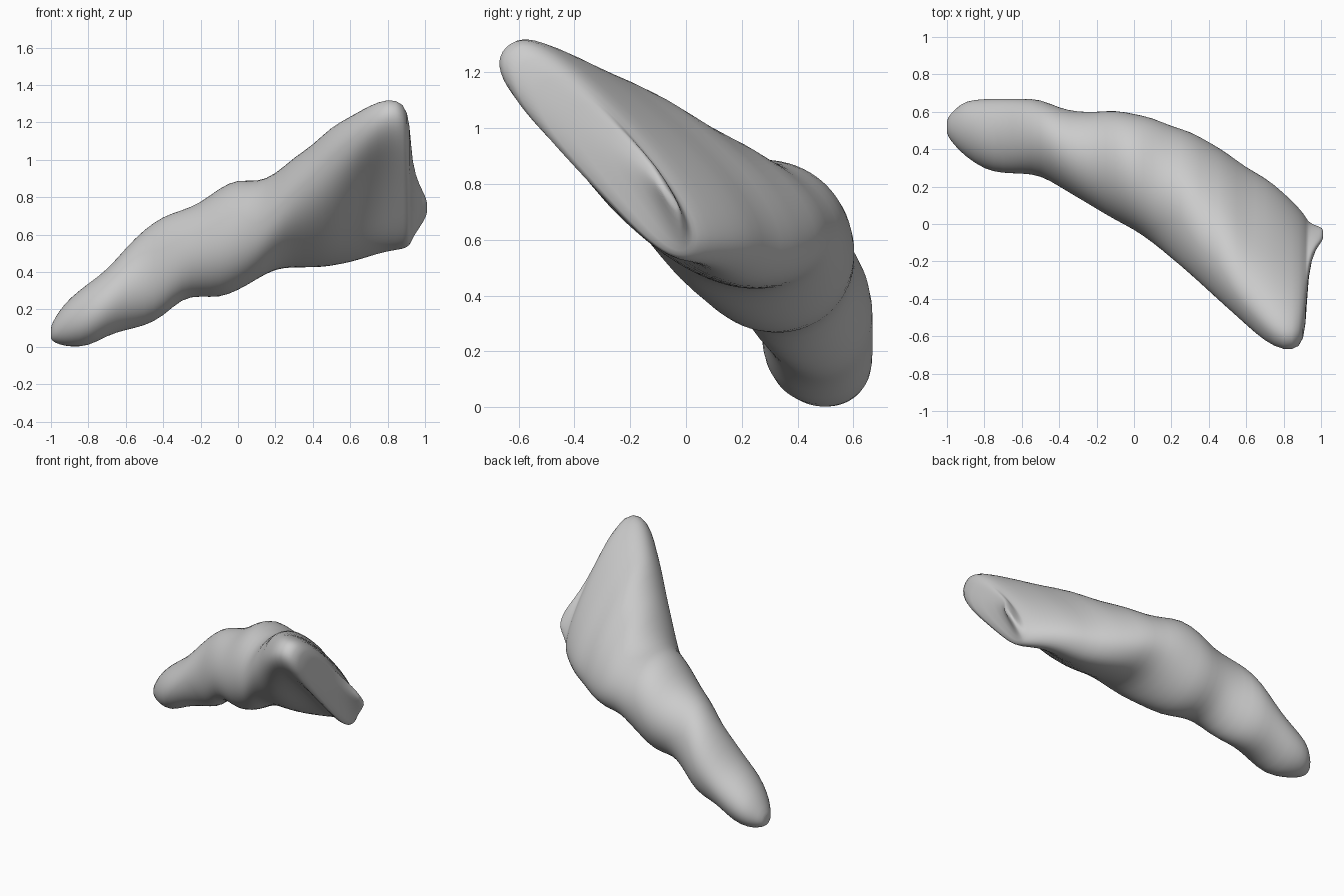
import bpy
import bmesh
import math

if "Cube" in bpy.data.objects:
    bpy.data.objects.remove(bpy.data.objects["Cube"], do_unlink=True)

# One plain grey for the whole body
grey = bpy.data.materials.new("stone grey")
grey.use_nodes = True
colour = (0.6, 0.6, 0.6, 1.0)
grey.diffuse_color = colour
grey.node_tree.nodes["Principled BSDF"].inputs["Base Color"].default_value = colour

# Cross-sections along the body: x, front y, back y, bottom z, top z
SECTIONS = [
    (-1.0, .47, .57, .03, .12),
    (-.95, .41, .62, .01, .2),
    (-.9, .36, .66, 0, .26),
    (-.8, .29, .67, 0, .34),
    (-.7, .27, .67, .06, .41),
    (-.6, .27, .67, .09, .53),
    (-.5, .26, .67, .11, .63),
    (-.4, .2, .62, .16, .7),
    (-.3, .14, .6, .26, .73),
    (-.2, .08, .6, .27, .77),
    (-.1, .02, .61, .26, .85),
    (0, -.03, .59, .3, .9),
    (.1, -.1, .57, .36, .88),
    (.2, -.18, .52, .42, .92),
    (.3, -.26, .49, .43, 1.01),
    (.4, -.35, .43, .43, 1.07),
    (.5, -.44, .37, .44, 1.17),
    (.6, -.53, .29, .46, 1.22),
    (.7, -.62, .24, .49, 1.28),
    (.8, -.67, .16, .52, 1.32),
    (.89, -.66, .07, .53, 1.3),
    (.92, -.56, .03, .55, 1.19),
    (.93, -.25, .01, .58, .97),
    (.97, -.13, -.01, .64, .86),
    (1.01, -.09, -.02, .7, .79),
]
SIDES = 32


def fork(x):
    """How far a section has turned into the leaning fork, from 0 to 1."""
    return max(0.0, min(1.0, (x - 0.15) / 0.65)) ** 0.6


def dent(x):
    """Depth of the valley between horn and spur, fading at both ends."""
    t = max(0.0, min(1.0, (x - 0.5) / 0.45))
    return 0.05 * math.sin(t * math.pi)


def fuller(value, power):
    """Bulge a sine or cosine so the oval gets blunt ends."""
    return math.copysign(abs(value) ** power, value)


def make_ring(bm, x, front, back, bottom, top):
    centre_y, centre_z = (front + back) / 2, (bottom + top) / 2
    half_y, half_z = (back - front) / 2, (top - bottom) / 2
    tilt = math.radians(45 + 29 * fork(x))
    power = 1 - 0.17 * fork(x)
    ring = []
    for i in range(SIDES):
        a = math.tau * i / SIDES
        across = fuller(math.cos(a), power) * math.cos(tilt)
        along = fuller(math.sin(a), power) * math.sin(tilt)
        # The valley runs along the side that faces forward and down
        push = dent(x) * max(0.0, -math.cos(a)) ** 4
        ring.append(bm.verts.new((x,
                                  centre_y + half_y * (across + along) + push,
                                  centre_z + half_z * (across - along) + push)))
    return ring


# Body: a lumpy loft that forks into an upper horn and a lower spur
bm = bmesh.new()
rings = [make_ring(bm, *section) for section in SECTIONS]
for ring, following in zip(rings, rings[1:]):
    for i in range(SIDES):
        j = (i + 1) % SIDES
        bm.faces.new((ring[i], ring[j], following[j], following[i]))
for end in (rings[0], rings[-1]):
    cap = bm.faces.new(end)
    bmesh.ops.poke(bm, faces=[cap])
bmesh.ops.recalc_face_normals(bm, faces=bm.faces)
for face in bm.faces:
    face.smooth = True

mesh = bpy.data.meshes.new("forked_body")
bm.to_mesh(mesh)
bm.free()
mesh.materials.append(grey)
body = bpy.data.objects.new("forked_body", mesh)
bpy.context.collection.objects.link(body)

# Soften the loft
soften = body.modifiers.new("soften", "SUBSURF")
soften.levels = 1
soften.render_levels = 1
